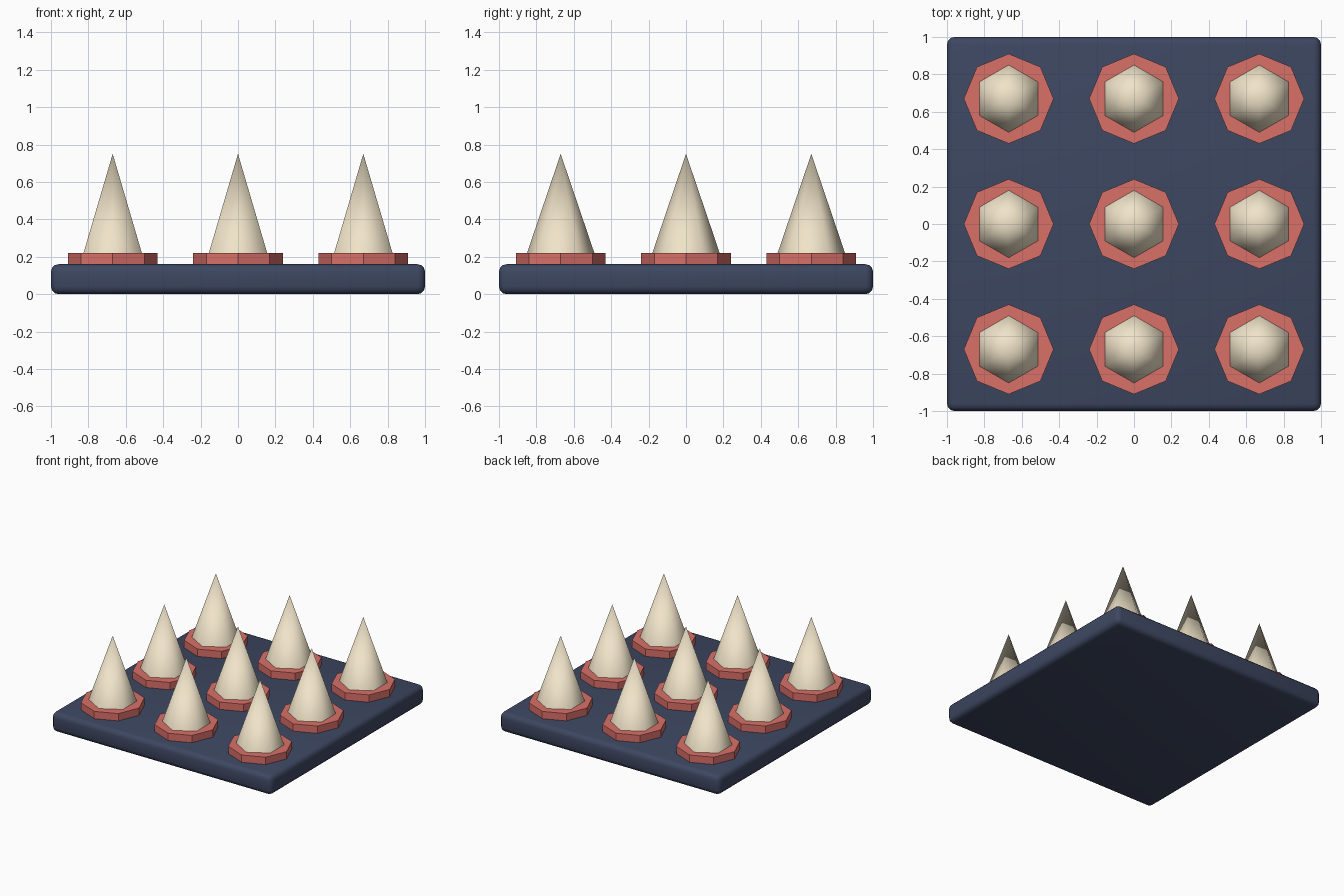
import bpy
from math import radians

if "Cube" in bpy.data.objects:
    bpy.data.objects.remove(bpy.data.objects["Cube"])


def material(name, color):
    m = bpy.data.materials.new(name)
    m.diffuse_color = (*color, 1)
    m.use_nodes = True
    m.node_tree.nodes["Principled BSDF"].inputs["Base Color"].default_value = m.diffuse_color
    return m


navy = material("navy", (0.047, 0.063, 0.12))
coral = material("coral", (0.70, 0.16, 0.14))
cream = material("cream", (0.87, 0.77, 0.58))

BASE_TOP, DISC_TOP, TIP = 0.16, 0.22, 0.75
PITCH = 0.67


def finish(name, mat):
    ob = bpy.context.object
    ob.name = name
    ob.data.materials.append(mat)
    return ob


# Square base plate with rounded edges
bpy.ops.mesh.primitive_cube_add(size=1, location=(0, 0, BASE_TOP / 2))
base = finish("base_plate", navy)
base.scale = (2, 2, BASE_TOP)
bpy.ops.object.transform_apply(location=False, rotation=False, scale=True)
bevel = base.modifiers.new("rounded_edges", 'BEVEL')
bevel.width = 0.04
bevel.segments = 3
bpy.ops.object.modifier_apply(modifier=bevel.name)
bpy.ops.object.shade_smooth_by_angle(angle=radians(35))

# 3 x 3 grid of spikes, each on an octagonal collar
for row in range(3):
    for col in range(3):
        x, y = (col - 1) * PITCH, (row - 1) * PITCH
        bpy.ops.mesh.primitive_cylinder_add(
            vertices=8, radius=0.24, depth=DISC_TOP - BASE_TOP,
            location=(x, y, (BASE_TOP + DISC_TOP) / 2))
        finish(f"collar_{row}_{col}", coral)

        bpy.ops.mesh.primitive_cone_add(
            vertices=6, radius1=0.18, radius2=0, depth=TIP - DISC_TOP,
            location=(x, y, (DISC_TOP + TIP) / 2))
        finish(f"spike_{row}_{col}", cream)
        bpy.ops.object.shade_smooth_by_angle(angle=radians(60))
